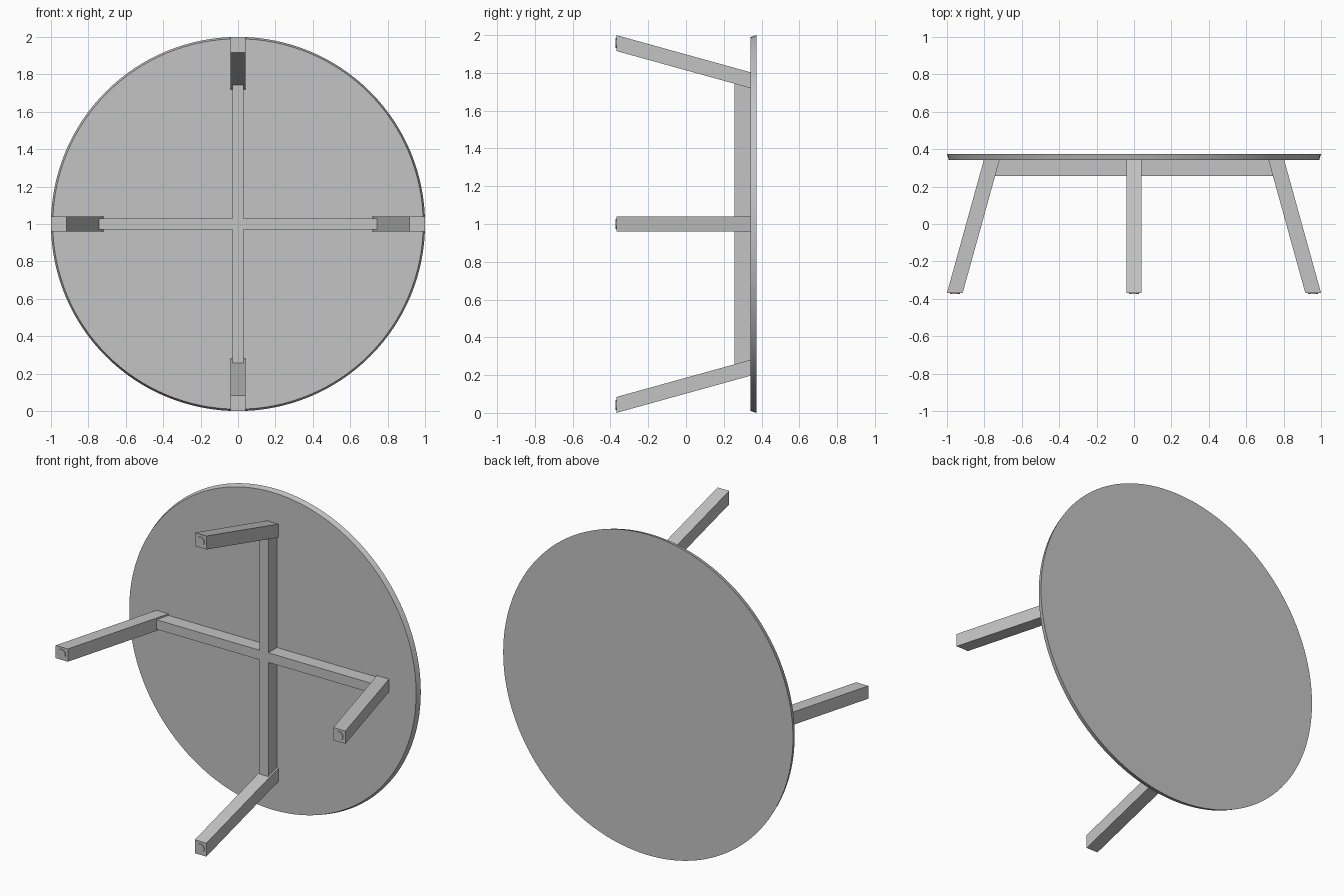
import bpy, bmesh, math
from mathutils import Matrix, Vector

cube = bpy.data.objects.get("Cube")
if cube:
    bpy.data.objects.remove(cube, do_unlink=True)

grey = bpy.data.materials.new("plain grey")
grey.use_nodes = True
COLOUR = (0.55, 0.55, 0.55, 1)
grey.diffuse_color = COLOUR
grey.node_tree.nodes["Principled BSDF"].inputs["Base Color"].default_value = COLOUR

CENTRE = Vector((0, 0, 1))
UNDERSIDE, TOP, FOOT = 0.342, 0.374, -0.369


def finish(name, bm, smooth=False):
    bmesh.ops.recalc_face_normals(bm, faces=bm.faces)
    mesh = bpy.data.meshes.new(name)
    bm.to_mesh(mesh)
    bm.free()
    mesh.materials.append(grey)
    obj = bpy.data.objects.new(name, mesh)
    bpy.context.collection.objects.link(obj)
    if smooth:
        bpy.ops.object.select_all(action='DESELECT')
        obj.select_set(True)
        bpy.context.view_layer.objects.active = obj
        bpy.ops.object.shade_smooth_by_angle(angle=math.radians(30))
    return obj


def disc(name, centre, y0, y1, r0, r1, segments):
    """Round plate along y, radius r0 at y0 and r1 at y1."""
    bm = bmesh.new()
    place = (Matrix.Translation(centre + Vector((0, (y0 + y1) / 2, 0)))
             @ Matrix.Rotation(math.pi / 2, 4, 'X'))
    bmesh.ops.create_cone(bm, cap_ends=True, segments=segments, radius1=r1,
                          radius2=r0, depth=y1 - y0, matrix=place)
    return finish(name, bm, True)


# Round top with a slightly tapered rim
disc("table_top", CENTRE, UNDERSIDE, TOP, 0.99, 1.0, 128)

# Crossed rails as one extruded plus shape
half, reach = 0.03, 0.76
bm = bmesh.new()
outline = []
for k in range(4):
    turn = Matrix.Rotation(k * math.pi / 2, 4, 'Y')
    for r, side in ((half, half), (reach, half), (reach, -half)):
        outline.append(bm.verts.new(CENTRE + turn @ Vector((r, 0.256, side))))
face = bm.faces.new(outline)
result = bmesh.ops.extrude_face_region(bm, geom=[face], use_keep_orig=True)
for v in result["geom"]:
    if isinstance(v, bmesh.types.BMVert):
        v.co.y = UNDERSIDE
finish("cross_rails", bm)

# Four splayed legs with round foot pads
for k, side in enumerate(("left", "lower", "right", "upper")):
    turn = Matrix.Rotation(k * math.pi / 2, 4, 'Y')
    bm = bmesh.new()
    bmesh.ops.create_cube(bm, size=1)
    for v in bm.verts:
        mid = 0.761 if v.co.y > 0 else 0.958
        y = UNDERSIDE if v.co.y > 0 else FOOT
        v.co = CENTRE + turn @ Vector((mid + v.co.x * 0.084, y, v.co.z * 0.08))
    finish(side + "_leg", bm)
    disc(side + "_foot_pad", CENTRE + turn @ Vector((0.958, 0, 0)),
         -TOP, FOOT, 0.027, 0.027, 32)
